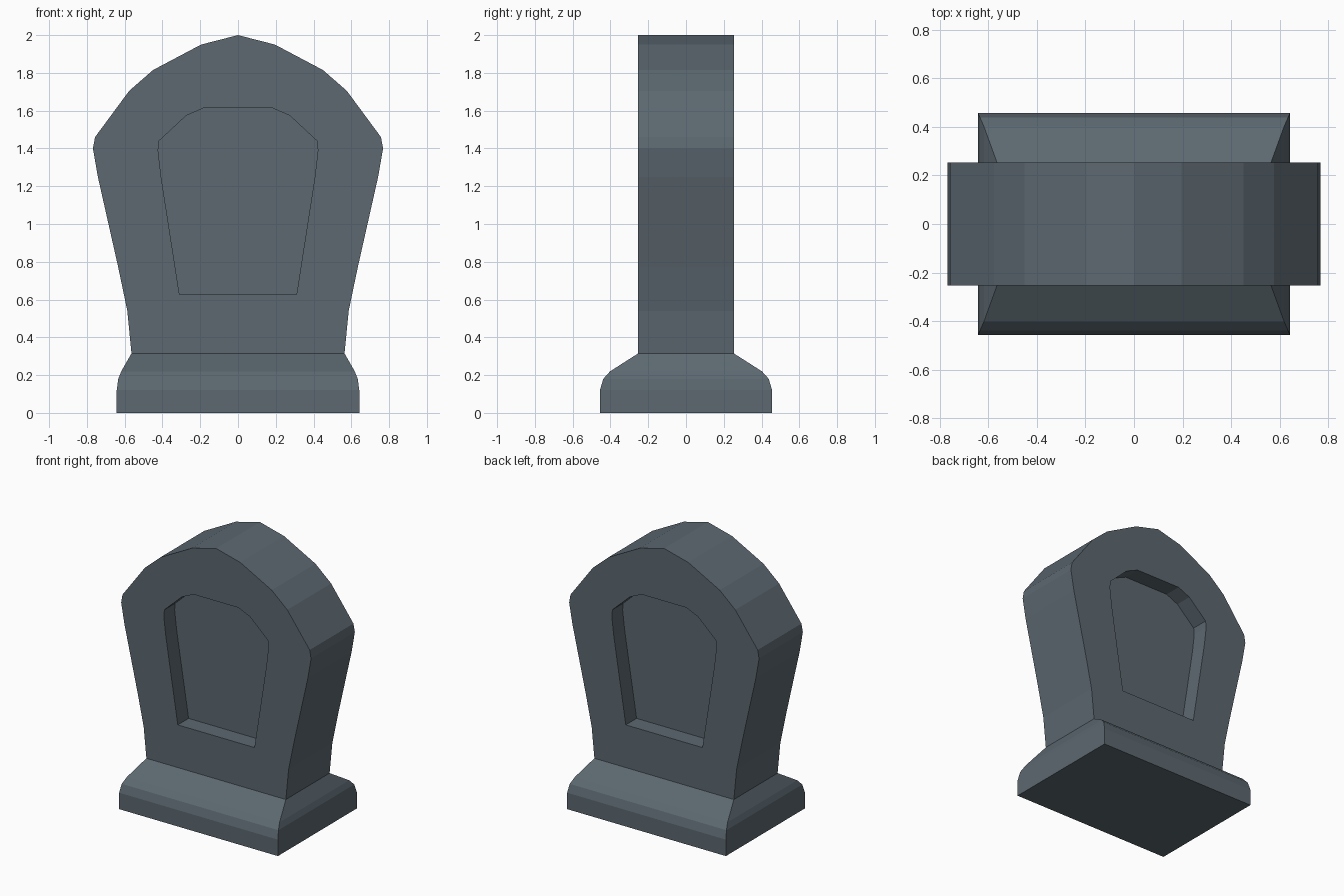
import bpy
import bmesh

if "Cube" in bpy.data.objects:
    bpy.data.objects.remove(bpy.data.objects["Cube"])

stone = bpy.data.materials.new("slate_stone")
stone.diffuse_color = (0.107, 0.138, 0.162, 1)
stone.use_nodes = True
stone.node_tree.nodes["Principled BSDF"].inputs["Base Color"].default_value = stone.diffuse_color


def mirrored(half):
    """Close a right-hand half profile by mirroring it across x = 0."""
    return half + [(-x, z) for x, z in reversed(half) if x > 0]


def ring(bm, points):
    """Closed loop of vertices joined by edges."""
    verts = [bm.verts.new(p) for p in points]
    edges = [bm.edges.new((v, verts[(i + 1) % len(verts)])) for i, v in enumerate(verts)]
    return verts, edges


def bridge(bm, a, b, skip=-1):
    """Quads between two matching loops."""
    n = len(a)
    for i in range(n):
        if i != skip:
            j = (i + 1) % n
            bm.faces.new((a[i], a[j], b[j], b[i]))


def finish(bm, name):
    bmesh.ops.recalc_face_normals(bm, faces=bm.faces)
    mesh = bpy.data.meshes.new(name)
    bm.to_mesh(mesh)
    bm.free()
    mesh.materials.append(stone)
    obj = bpy.data.objects.new(name, mesh)
    bpy.context.collection.objects.link(obj)
    return obj


# Half outlines, bottom to top
outline = mirrored([(0.564, 0.315), (0.586, 0.54), (0.634, 0.77), (0.742, 1.25),
                    (0.768, 1.40), (0.757, 1.46), (0.576, 1.705), (0.45, 1.815),
                    (0.195, 1.95), (0, 2.0)])
panel = mirrored([(0.31, 0.627), (0.407, 1.25), (0.423, 1.39), (0.418, 1.44),
                  (0.275, 1.573), (0.18, 1.615)])
HALF_DEPTH, RECESS = 0.253, 0.125

# Headstone slab with a sunken panel on the front and back
bm = bmesh.new()
rims = []
for side in (-1, 1):
    y = side * HALF_DEPTH
    rim, rim_edges = ring(bm, [(x, y, z) for x, z in outline])
    lip, lip_edges = ring(bm, [(x, y, z) for x, z in panel])
    floor, _ = ring(bm, [(x, y - side * RECESS, z) for x, z in panel])
    bmesh.ops.triangle_fill(bm, edges=rim_edges + lip_edges, use_beauty=True,
                            normal=(0, side, 0))
    bridge(bm, lip, floor)
    bm.faces.new(floor)
    rims.append(rim)
bridge(bm, *rims, skip=len(outline) - 1)   # underside stays open on the plinth
finish(bm, "headstone_slab")

# Plinth: stacked rectangles with a rounded shoulder sloping up to the slab
levels = [(0.642, 0.456, 0), (0.642, 0.456, 0.12), (0.634, 0.438, 0.18),
          (0.618, 0.402, 0.22), (0.564, HALF_DEPTH, 0.315)]
bm = bmesh.new()
loops = [ring(bm, [(x, y, z), (-x, y, z), (-x, -y, z), (x, -y, z)])[0]
         for x, y, z in levels]
for a, b in zip(loops, loops[1:]):
    bridge(bm, a, b)
bm.faces.new(loops[0])
finish(bm, "plinth")
